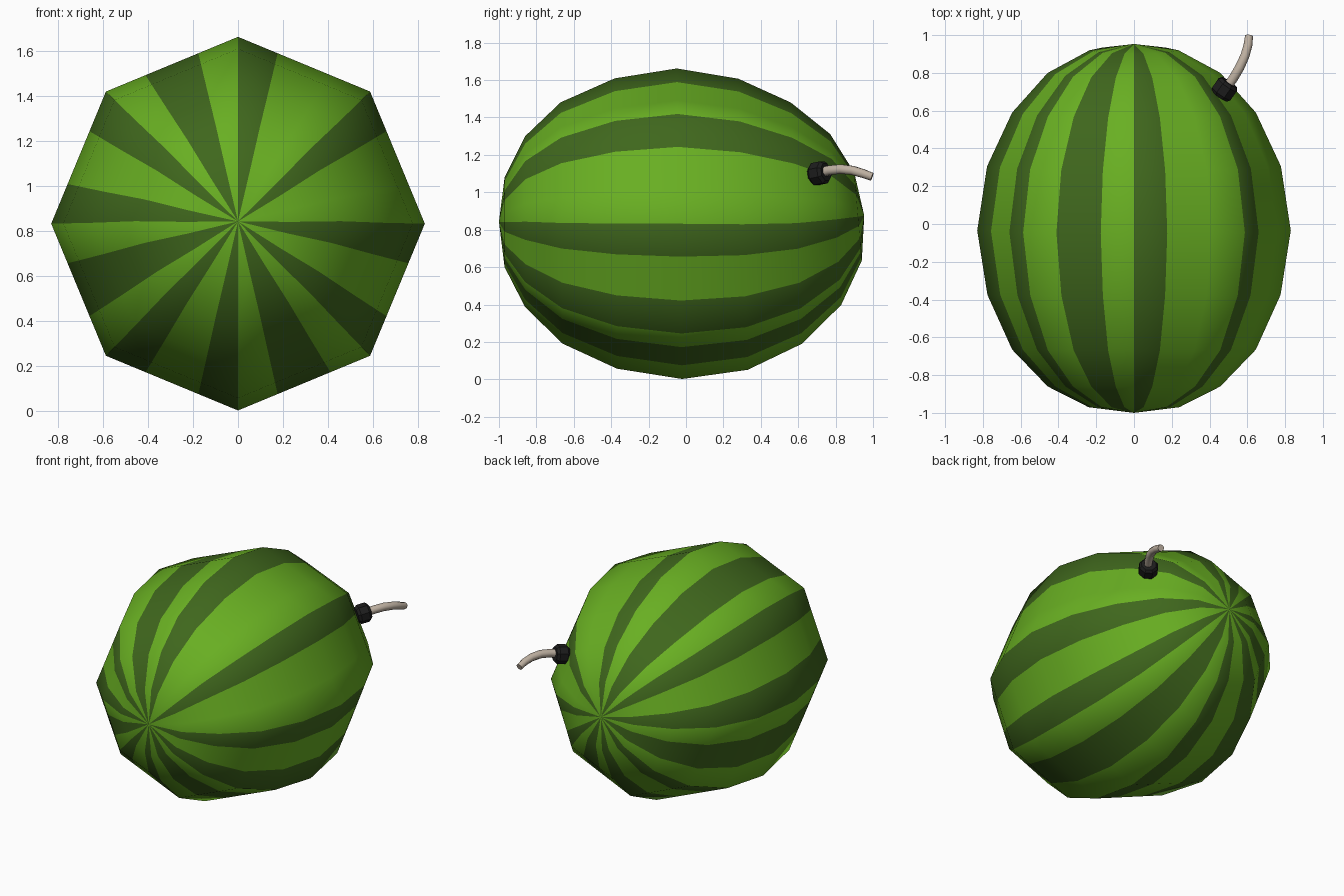
import bpy, bmesh, math
from mathutils import Vector

if "Cube" in bpy.data.objects:
    bpy.data.objects.remove(bpy.data.objects["Cube"])


def material(name, rgb):
    m = bpy.data.materials.new(name)
    m.diffuse_color = (*rgb, 1)
    m.use_nodes = True
    m.node_tree.nodes["Principled BSDF"].inputs["Base Color"].default_value = m.diffuse_color
    return m


LIGHT = material("light_green", (0.14, 0.43, 0.016))
DARK = material("dark_green", (0.05, 0.135, 0.012))
BLACK = material("black", (0.012, 0.012, 0.012))
TAN = material("stem_tan", (0.52, 0.44, 0.36))


def finish(bm, name, mats, angle):
    bmesh.ops.recalc_face_normals(bm, faces=bm.faces)
    me = bpy.data.meshes.new(name)
    bm.to_mesh(me)
    bm.free()
    for m in mats:
        me.materials.append(m)
    ob = bpy.data.objects.new(name, me)
    bpy.context.collection.objects.link(ob)
    bpy.context.view_layer.objects.active = ob
    ob.select_set(True)
    bpy.ops.object.shade_smooth_by_angle(angle=math.radians(angle))
    ob.select_set(False)
    return ob


# Rind: eight-sided rings along y (y, centre z, radius, lean of the ring)
RINGS = [(-0.97, 0.84, 0.24, 0.0), (-0.86, 0.843, 0.457, 0.0),
         (-0.665, 0.836, 0.645, 0.008), (-0.375, 0.833, 0.776, 0.008),
         (-0.035, 0.832, 0.83, 0.018), (0.305, 0.829, 0.778, 0.032),
         (0.59, 0.835, 0.645, 0.046), (0.80, 0.855, 0.457, 0.065),
         (0.92, 0.87, 0.235, 0.085)]
# Stripes on each side, clockwise from the top (D dark, L light)
STRIPES = "DLL DLL DLD LDL DLD LDL DLD LDL".replace(" ", "")


def section():
    """Octagon outline with each side split at 30% and 70%."""
    c = [Vector((math.sin(k * math.pi / 4), math.cos(k * math.pi / 4))) for k in range(9)]
    return [c[k].lerp(c[k + 1], t) for k in range(8) for t in (0, 0.3, 0.7)]


bm = bmesh.new()
rows = [[bm.verts.new((p.x * r, y - p.y * r * lean, zc + p.y * r)) for p in section()]
        for y, zc, r, lean in RINGS]
front = bm.verts.new((0, -1.0, 0.842))
back = bm.verts.new((0, 0.953, 0.875))
for i, s in enumerate(STRIPES):
    j = (i + 1) % len(STRIPES)
    faces = [bm.faces.new((a[i], a[j], b[j], b[i])) for a, b in zip(rows, rows[1:])]
    faces.append(bm.faces.new((front, rows[0][j], rows[0][i])))
    faces.append(bm.faces.new((back, rows[-1][i], rows[-1][j])))
    for f in faces:
        f.material_index = int(s == "D")
finish(bm, "melon_rind", [LIGHT, DARK], 80)


def tube(name, path, radii, mat, angle, sides=8):
    """Capped tube of the given radii along a path."""
    pts = [Vector(p) for p in path]
    bm = bmesh.new()
    rings = []
    for k, (p, r) in enumerate(zip(pts, radii)):
        d = (pts[min(k + 1, len(pts) - 1)] - pts[max(k - 1, 0)]).normalized()
        u = d.cross(Vector((0, 0, 1))).normalized()
        v = u.cross(d)
        angs = [(n + 0.5) * math.tau / sides for n in range(sides)]
        rings.append([bm.verts.new(p + r * (u * math.cos(a) + v * math.sin(a))) for a in angs])
    for a, b in zip(rings, rings[1:]):
        for n in range(sides):
            m = (n + 1) % sides
            bm.faces.new((a[n], a[m], b[m], b[n]))
    bm.faces.new(rings[0])
    bm.faces.new(rings[-1])
    return finish(bm, name, [mat], angle)


# Stem collar: short bevelled nut sitting on the rind
base, axis = Vector((0.479, 0.713, 1.102)), Vector((0.56, 0.81, 0.16)).normalized()
tube("stem_collar", [base + axis * t for t in (-0.045, -0.028, 0.028, 0.045)],
     (0.05, 0.064, 0.064, 0.05), BLACK, 30)

# Stem: curved and slightly tapered
tube("stem", [(0.485, 0.715, 1.105), (0.525, 0.77, 1.118), (0.56, 0.83, 1.124),
              (0.587, 0.89, 1.117), (0.603, 0.945, 1.101), (0.609, 0.995, 1.083)],
     (0.027, 0.027, 0.027, 0.026, 0.025, 0.023), TAN, 50)
